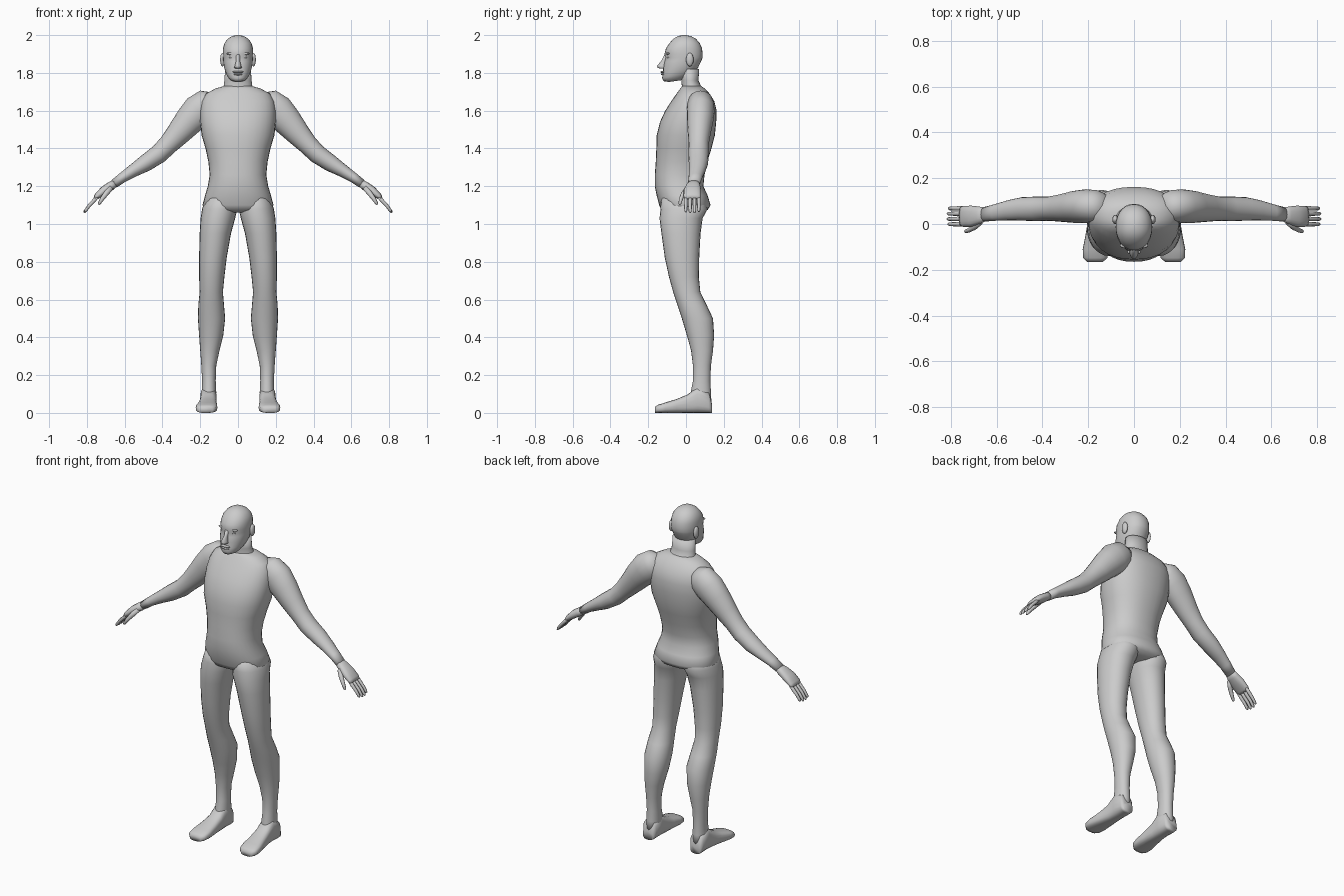
import bpy, bmesh, math
from mathutils import Vector


def finish(bm, name, mirror):
    bmesh.ops.recalc_face_normals(bm, faces=bm.faces)
    me = bpy.data.meshes.new(name)
    bm.to_mesh(me)
    bm.free()
    me.shade_smooth()
    ob = bpy.data.objects.new(name, me)
    bpy.context.collection.objects.link(ob)
    if mirror:
        ob.modifiers.new("mirror", 'MIRROR').use_clip = False
    return ob


def loft(name, rings, n=24, power=2.0, mirror=False):
    """Skin rings given as (centre, half-axis u, half-axis v), capped at both ends."""
    bm = bmesh.new()
    loops = []
    for c, u, v in rings:
        loop = []
        for i in range(n):
            a = 2 * math.pi * i / n
            cu, sv = math.cos(a), math.sin(a)
            cu = math.copysign(abs(cu) ** (2 / power), cu)
            sv = math.copysign(abs(sv) ** (2 / power), sv)
            loop.append(bm.verts.new(Vector(c) + Vector(u) * cu + Vector(v) * sv))
        loops.append(loop)
    for a, b in zip(loops, loops[1:]):
        for i in range(n):
            j = (i + 1) % n
            bm.faces.new((a[i], a[j], b[j], b[i]))
    bm.faces.new(loops[0])
    bm.faces.new(loops[-1])
    return finish(bm, name, mirror)


def level(z, x0, x1, y0, y1, dz=0.0):
    """Horizontal ring from its extents; dz raises the back edge."""
    return (((x0 + x1) / 2, (y0 + y1) / 2, z + dz / 2),
            ((x1 - x0) / 2, 0, 0), (0, (y1 - y0) / 2, dz / 2))


def limb(name, pts, n=16, power=2.0):
    """Mirrored tube along (x, y, z, thickness, half depth in y)."""
    rings = []
    for i, (x, y, z, t, d) in enumerate(pts):
        p, q = pts[max(i - 1, 0)], pts[min(i + 1, len(pts) - 1)]
        across = Vector((-(q[2] - p[2]), 0, q[0] - p[0])).normalized()
        rings.append(((x, y, z), across * t, (0, d, 0)))
    return loft(name, rings, n, power, True)


def blob(name, loc, size, mirror=False):
    bm = bmesh.new()
    bmesh.ops.create_uvsphere(bm, u_segments=14, v_segments=8, radius=1)
    for v in bm.verts:
        v.co = Vector([c + s * k for c, s, k in zip(loc, v.co, size)])
    return finish(bm, name, mirror)


# torso: height, half width, front, back
torso = [(1.73, .075, -.02, .08), (1.717, .12, -.03, .10), (1.69, .17, -.05, .125),
         (1.65, .192, -.078, .15), (1.60, .20, -.11, .162), (1.54, .20, -.138, .16),
         (1.47, .193, -.155, .153), (1.40, .172, -.157, .135), (1.33, .157, -.16, .113),
         (1.26, .15, -.165, .098), (1.20, .16, -.165, .092), (1.15, .175, -.155, .115),
         (1.10, .188, -.142, .13), (1.075, .175, -.13, .115), (1.06, .11, -.08, .07)]
loft("torso", [level(z, -w, w, f, b) for z, w, f, b in torso], 32, 2.25)

# neck
loft("neck", [level(1.69, -.09, .09, -.03, .105), level(1.73, -.076, .076, -.022, .08),
              level(1.76, -.072, .072, -.025, .066), level(1.82, -.068, .068, -.03, .07)])

# head: front height, half width, front, back, rise of the back edge
head = [(1.752, .03, -.09, -.02, .01), (1.756, .046, -.118, .02, .025),
        (1.772, .06, -.127, .05, .035), (1.795, .069, -.122, .065, .035),
        (1.83, .076, -.12, .077, .025), (1.86, .078, -.114, .084, .01),
        (1.88, .079, -.108, .087, 0), (1.90, .08, -.114, .088, 0), (1.93, .079, -.106, .085, 0),
        (1.957, .072, -.088, .073, 0), (1.98, .055, -.067, .053, 0),
        (1.994, .033, -.044, .028, 0), (2.0, .01, -.02, .003, 0)]
loft("head", [level(z, -w, w, f, b, d) for z, w, f, b, d in head], 28, 2.15)

# nose, lips, eyes, brows and ears
loft("nose", [level(1.822, -.012, .012, -.135, -.10), level(1.827, -.02, .02, -.15, -.10),
              level(1.838, -.017, .017, -.153, -.10), level(1.865, -.01, .01, -.13, -.095),
              level(1.898, -.011, .011, -.114, -.09)], 12)
blob("upper_lip", (0, -.122, 1.805), (.03, .013, .006))
blob("lower_lip", (0, -.121, 1.793), (.025, .012, .006))
blob("eye", (.034, -.09, 1.884), (.015, .012, .008), True)
blob("brow", (.036, -.094, 1.902), (.026, .012, .007), True)
blob("ear", (.082, .02, 1.87), (.013, .02, .036), True)

# legs: height, inner, outer, front, back
leg = [(1.15, .01, .165, -.13, .09), (1.08, .004, .19, -.135, .115), (1.03, .015, .198, -.14, .088),
       (.95, .037, .203, -.13, .077), (.82, .06, .206, -.112, .07), (.72, .072, .206, -.09, .068),
       (.64, .08, .203, -.068, .076), (.57, .074, .21, -.045, .11), (.50, .068, .212, -.022, .143),
       (.41, .078, .206, .005, .149), (.33, .098, .2, .027, .143), (.25, .115, .194, .037, .132),
       (.17, .118, .19, .037, .129), (.11, .115, .192, .025, .132), (.05, .117, .195, .02, .135)]
loft("leg", [level(*r) for r in leg], 24, 2.1, True)

# feet: position along y, inner, outer, top height
foot = [(.137, .125, .19, .05), (.12, .114, .2, .11), (.06, .113, .2, .14), (.01, .113, .202, .098),
        (-.05, .111, .212, .073), (-.11, .109, .224, .055), (-.148, .116, .222, .043),
        (-.165, .135, .205, .032)]
loft("foot", [(((a + b) / 2, y, h / 2), ((b - a) / 2, 0, 0), (0, 0, h / 2))
              for y, a, b, h in foot], 20, 2.9, True)

# arms and palms
limb("arm", [(.12, .075, 1.65, .05, .05), (.16, .077, 1.635, .082, .07), (.21, .078, 1.598, .088, .074),
             (.26, .075, 1.545, .078, .07), (.32, .07, 1.475, .064, .06), (.37, .067, 1.42, .053, .053),
             (.42, .066, 1.37, .05, .054), (.49, .066, 1.322, .045, .051), (.55, .06, 1.285, .035, .044),
             (.61, .05, 1.247, .027, .036), (.655, .042, 1.213, .024, .032)], 20)
limb("palm", [(.645, .042, 1.22, .02, .028), (.675, .038, 1.2, .024, .038), (.71, .034, 1.177, .023, .046),
              (.745, .033, 1.148, .017, .046), (.757, .033, 1.135, .01, .042)], 16, 2.4)

# fingers and thumb
for i, reach in enumerate((.93, 1.0, 1.0, .95)):
    y = .068 - .023 * i
    limb("finger", [(.735 + dx * reach, y, 1.155 - dz * reach, r, r) for dx, dz, r in
                    ((0, 0, .009), (.03, .034, .01), (.055, .06, .009), (.075, .088, .008), (.08, .096, .004))], 8)
limb("thumb", [(.67, .01, 1.195, .014, .014), (.695, -.012, 1.165, .014, .014),
               (.718, -.026, 1.135, .011, .011), (.735, -.032, 1.108, .008, .008), (.738, -.033, 1.103, .003, .003)], 8)
